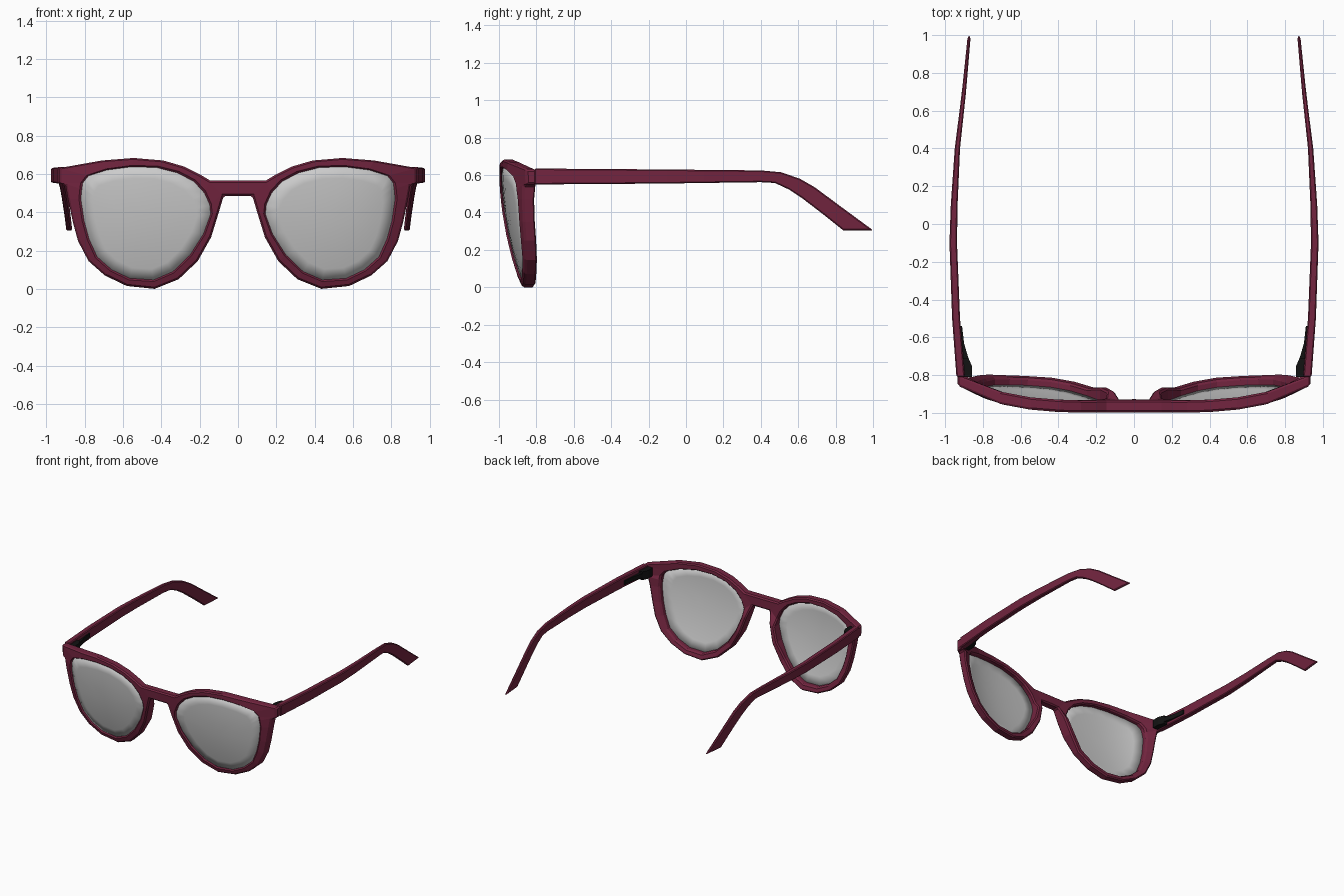
import bpy, bmesh
from mathutils import Vector

if "Cube" in bpy.data.objects:
    bpy.data.objects.remove(bpy.data.objects["Cube"])


def material(name, rgb):
    m = bpy.data.materials.new(name)
    m.diffuse_color = (*rgb, 1)
    m.use_nodes = True
    m.node_tree.nodes["Principled BSDF"].inputs["Base Color"].default_value = m.diffuse_color
    return m


MAROON = material("maroon_acetate", (0.17, 0.018, 0.05))
BLACK = material("black_metal", (0.006, 0.006, 0.006))


def make(name, verts, faces, mat=None, bevel=0):
    """Mesh for the +x half, mirrored to -x."""
    me = bpy.data.meshes.new(name)
    bm = bmesh.new()
    vs = [bm.verts.new(v) for v in verts]
    for f in faces:
        bm.faces.new([vs[i] for i in f])
    bmesh.ops.recalc_face_normals(bm, faces=bm.faces)
    bm.to_mesh(me)
    bm.free()
    ob = bpy.data.objects.new(name, me)
    bpy.context.collection.objects.link(ob)
    if mat:
        me.materials.append(mat)
    mir = ob.modifiers.new("mirror", 'MIRROR')
    mir.use_clip = True
    if bevel:
        b = ob.modifiers.new("bevel", 'BEVEL')
        b.width, b.segments = bevel, 1
        b.limit_method, b.angle_limit = 'ANGLE', 0.7
    return ob


def front_y(x, z):
    """Wrapped and tilted front surface shared by rim and lenses."""
    return -1 + 0.19 * x ** 4 + 0.27 * (0.66 - z) ** 2


def lerp(table, t):
    for (a, *p), (b, *q) in zip(table, table[1:]):
        if t <= b:
            k = (t - a) / (b - a)
            return [u + (v - u) * k for u, v in zip(p, q)]
    return table[-1][1:]


# Rim outline: inner x, z and outer x, z around one lens
rim = [(.143, .39, .10, .40), (.148, .44, .075, .485), (.175, .50, .145, .565),
       (.23, .56, .20, .598), (.315, .605, .28, .638), (.425, .633, .39, .670),
       (.555, .637, .545, .683), (.685, .62, .71, .670), (.78, .59, .935, .63),
       (.81, .553, .935, .55), (.815, .52, .90, .545), (.82, .47, .887, .47),
       (.803, .355, .862, .35), (.777, .26, .835, .25), (.735, .167, .78, .145),
       (.66, .10, .695, .07), (.565, .055, .58, .015), (.44, .047, .435, 0),
       (.34, .09, .31, .05), (.25, .177, .21, .145), (.18, .287, .14, .27)]
n = len(rim)

# Front frame: rim quads plus half of the bridge, given depth along y
flat = [r[:2] for r in rim] + [r[2:] for r in rim] + [(0, .485), (0, .565)]
quads = [(i, (i + 1) % n, n + (i + 1) % n, n + i) for i in range(n)]
quads.append((n + 1, n + 2, 2 * n + 1, 2 * n))
front, back = [], []
for x, z in flat:
    y = front_y(x, z)
    nose = 0.03 if 0.05 < x < 0.19 and 0.2 < z < 0.42 else 0   # nose rests
    front.append((x, y, z))
    back.append((x, -0.8 if x > 0.88 and z > .5 else y + 0.065 + nose, z))
N = len(flat)
edges = {}
for q in quads:
    for a, b in zip(q, q[1:] + q[:1]):
        edges.setdefault(frozenset((a, b)), []).append((a, b))
sides = [e[0] for e in edges.values() if len(e) == 1
         and flat[e[0][0]][0] + flat[e[0][1]][0] > 0]
faces = quads + [tuple(i + N for i in q) for q in quads]
faces += [(a, b, b + N, a + N) for a, b in sides]
make("front_frame", front + back, faces, MAROON, 0.01)

# Lenses: concentric rings on the same curved surface
c = Vector((0.49, 0.34))
verts, faces = [], []
scales = (1.03, 0.8, 0.55, 0.3)
for s in scales:
    for r in rim:
        x, z = c + (Vector(r[:2]) - c) * s
        verts.append((x, front_y(x, z) + 0.02, z))
verts.append((c.x, front_y(*c) + 0.02, c.y))
for k in range(len(scales)):
    for i in range(n):
        a, b = k * n + i, k * n + (i + 1) % n
        last = k == len(scales) - 1
        faces.append((a, b, len(verts) - 1) if last else (a, b, b + n, a + n))
lens = make("lenses", verts, faces)
sol = lens.modifiers.new("thickness", 'SOLIDIFY')
sol.thickness, sol.offset = 0.014, 0
for p in lens.data.polygons:
    p.use_smooth = True

# Temples: top y, z and bottom y, z along the arm; x and width follow y
arm = [(-.81, .635, -.81, .55), (-.5, .633, -.5, .552), (-.1, .63, -.1, .555),
       (.1, .628, .1, .558), (.4, .625, .4, .562), (.51, .615, .475, .558),
       (.61, .58, .55, .523), (.69, .534, .62, .477), (.83, .43, .74, .385),
       (1.0, .305, .84, .305)]
bow = [(-.81, .918, .044), (-.5, .942, .042), (-.1, .957, .04), (.1, .952, .036),
       (.4, .935, .028), (.7, .90, .022), (1.0, .872, .016)]
verts, faces = [], []
for yt, zt, yb, zb in arm:
    (xt, wt), (xb, wb) = lerp(bow, yt), lerp(bow, yb)
    verts += [(xt - wt / 2, yt, zt), (xt + wt / 2, yt, zt),
              (xb + wb / 2, yb, zb), (xb - wb / 2, yb, zb)]
for k in range(len(arm) - 1):
    for i in range(4):
        a, b = 4 * k + i, 4 * k + (i + 1) % 4
        faces.append((a, b, b + 4, a + 4))
e = len(verts) - 4
faces += [(0, 1, 2, 3), (e, e + 1, e + 2, e + 3)]
make("temples", verts, faces, MAROON, 0.006)


# Hinges: a knuckle block and a thin plate on each temple
def prism(name, pts, z0, z1):
    m = len(pts)
    v = [(x, y, z0) for x, y in pts] + [(x, y, z1) for x, y in pts]
    f = [tuple(range(m)), tuple(range(m, 2 * m))]
    f += [(i, (i + 1) % m, (i + 1) % m + m, i + m) for i in range(m)]
    make(name, v, f, BLACK)


prism("hinge_knuckles", [(.857, -.81), (.857, -.755), (.876, -.71), (.915, -.71),
                         (.915, -.81)], .555, .62)
prism("hinge_plates", [(.874, -.72), (.9, -.63), (.91, -.54), (.935, -.54),
                       (.918, -.72)], .572, .606)
